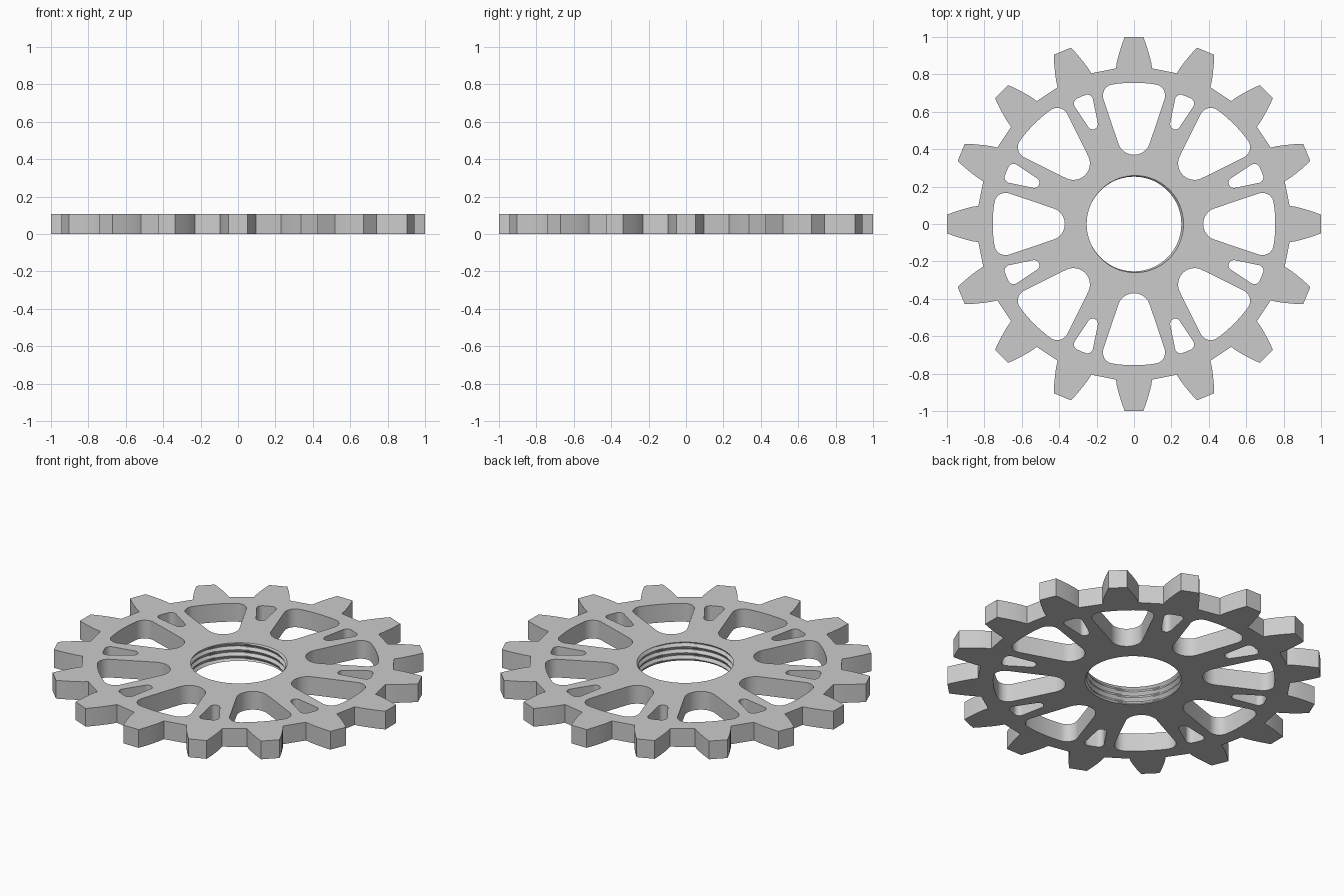
import bpy, bmesh
from math import sin, cos, pi, radians, sqrt, atan2

if "Cube" in bpy.data.objects:
    bpy.data.objects.remove(bpy.data.objects["Cube"])

THICK = 0.108
TEETH = 16


def rotate(points, a):
    return [(x * cos(a) - y * sin(a), x * sin(a) + y * cos(a)) for x, y in points]


def arc(cx, cy, r, a0, a1, n):
    return [(cx + r * cos(a0 + (a1 - a0) * i / n),
             cy + r * sin(a0 + (a1 - a0) * i / n)) for i in range(n + 1)]


def window(outer_r, corner_r, inner_x, inner_r, taper):
    """Tapered opening along +x: round inner end, filleted corners, arc outer edge."""
    t = radians(taper)
    d = -sin(t) * inner_x + inner_r - corner_r
    s = sqrt((outer_r - corner_r) ** 2 - d * d)
    cx, cy = s * cos(t) - d * sin(t), s * sin(t) + d * cos(t)
    a = atan2(cy, cx)
    side = pi / 2 + t
    pts = arc(0, 0, outer_r, -a, a, 12)[:-1]
    pts += arc(cx, cy, corner_r, a, side, 8)
    pts += arc(inner_x, 0, inner_r, side, 2 * pi - side, 16)
    pts += arc(cx, -cy, corner_r, -side, -a, 8)[:-1]
    return pts


bm = bmesh.new()
cap_edges = []


def wall(rings):
    """Join a stack of closed rings and remember the two rim loops."""
    loops = [[bm.verts.new(p) for p in ring] for ring in rings]
    n = len(loops[0])
    for lo, hi in zip(loops, loops[1:]):
        for i in range(n):
            j = (i + 1) % n
            bm.faces.new((lo[i], lo[j], hi[j], hi[i]))
    rims = []
    for loop in (loops[0], loops[-1]):
        rims.append([bm.edges.get((loop[i], loop[(i + 1) % n])) for i in range(n)])
    cap_edges.append(rims)


def straight_wall(points):
    wall([[(x, y, z) for x, y in points] for z in (0, THICK)])


# Toothed outer edge
flank = [(0.832, 0.097), (0.865, 0.092), (0.90, 0.083), (0.95, 0.068), (1.0, 0.05)]
tooth = [(x, -y) for x, y in flank] + flank[::-1]
outline = []
for k in range(TEETH):
    outline += rotate(tooth, 2 * pi * k / TEETH)
straight_wall(outline)

# Large windows and the small slots in the spokes
for k in range(8):
    straight_wall(rotate(window(0.755, 0.06, 0.458, 0.088, 18.6), k * pi / 4))
    straight_wall(rotate(window(0.737, 0.03, 0.578, 0.028, 11), (k + 0.5) * pi / 4))

# Threaded bore
SEG, LEVELS, PITCH = 96, 24, 0.036
bore = []
for i in range(LEVELS + 1):
    z = THICK * i / LEVELS
    ring = []
    for j in range(SEG):
        a = 2 * pi * j / SEG
        r = 0.259 + 0.006 * cos(2 * pi * z / PITCH - a)
        ring.append((r * cos(a), r * sin(a), z))
    bore.append(ring)
wall(bore)

# Bottom and top faces
for side, nz in ((0, -1), (1, 1)):
    edges = [e for rims in cap_edges for e in rims[side]]
    bmesh.ops.triangle_fill(bm, edges=edges, use_beauty=True, normal=(0, 0, nz))
bmesh.ops.recalc_face_normals(bm, faces=bm.faces)

mesh = bpy.data.meshes.new("sprocket_gear")
bm.to_mesh(mesh)
bm.free()
gear = bpy.data.objects.new("sprocket_gear", mesh)
bpy.context.collection.objects.link(gear)
bpy.context.view_layer.objects.active = gear
gear.select_set(True)
bpy.ops.object.shade_smooth_by_angle(angle=radians(30))
